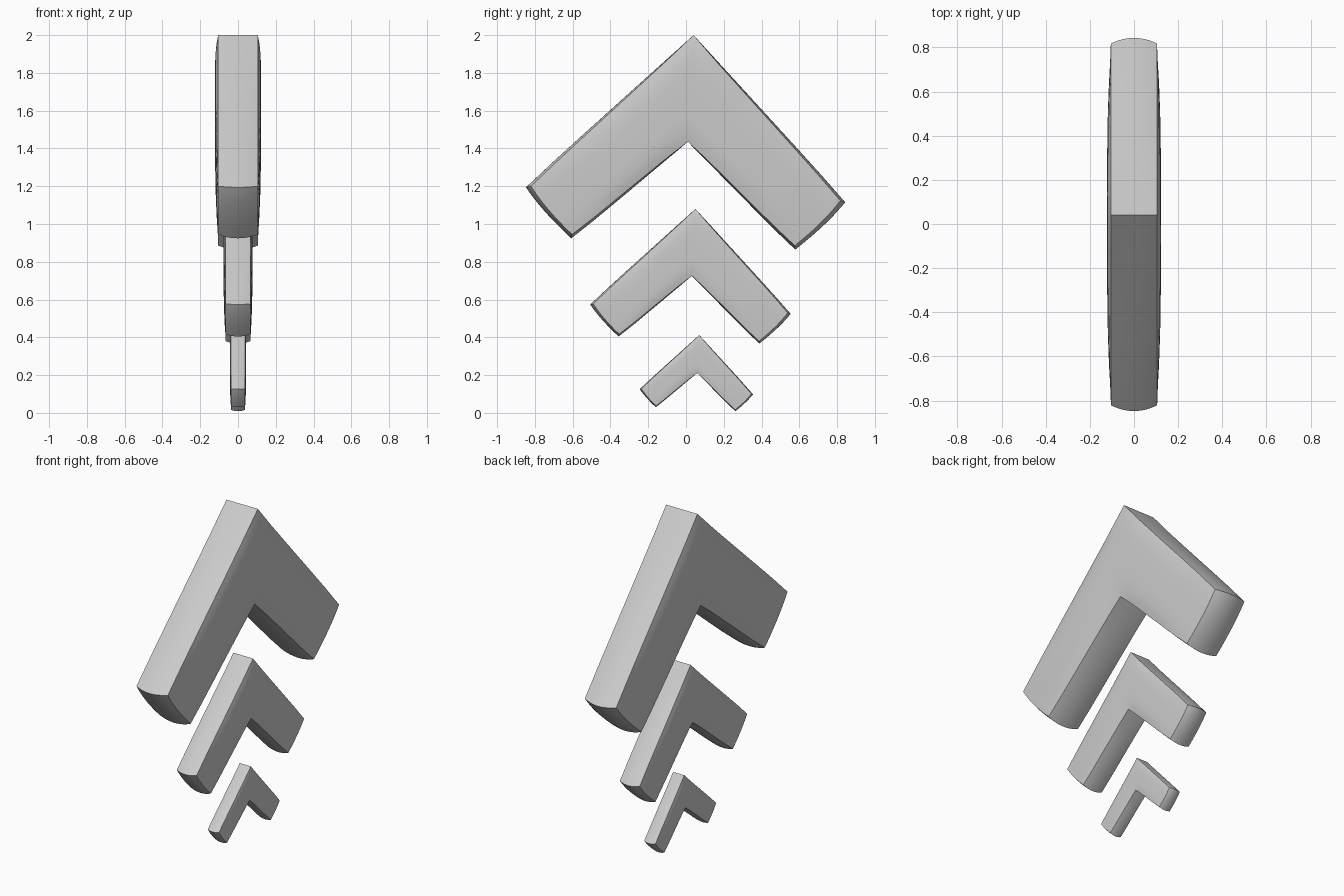
import bpy, bmesh, math
from mathutils import Vector

cube = bpy.data.objects.get("Cube")
if cube:
    bpy.data.objects.remove(cube, do_unlink=True)

grey = bpy.data.materials.new("light_grey")
grey.use_nodes = True
colour = (0.6, 0.6, 0.6, 1)
grey.diffuse_color = colour
grey.node_tree.nodes["Principled BSDF"].inputs["Base Color"].default_value = colour

# Chevron outline (y, z) measured from its apex
APEX = Vector((0, 0))
NOTCH = Vector((-0.03, -0.565))
LEFT_OUTER, LEFT_INNER = Vector((-0.9, -0.81)), Vector((-0.65, -1.085))
RIGHT_OUTER, RIGHT_INNER = Vector((0.815, -0.89)), Vector((0.54, -1.145))


def chevron_point(s, t, u):
    """Map a cube point (thickness, along the arms, across the arm) to a puffed chevron."""
    outer_end, inner_end = (LEFT_OUTER, LEFT_INNER) if t < 0 else (RIGHT_OUTER, RIGHT_INNER)
    # Pull the rim edges in so every face bulges gently
    across = u * (1 - 0.07 * s * s * math.sqrt(abs(t)) - 0.03 * t ** 8)
    along = abs(t) * (1 - 0.02 * s * s - 0.01 * u * u)
    outer = APEX.lerp(outer_end, along)
    inner = NOTCH.lerp(inner_end, along)
    p = inner.lerp(outer, (across + 1) / 2)
    x = s * (0.105 + 0.017 * (1 - u ** 4) * (1 - t ** 4))
    return Vector((x, p.x, p.y))


def chevron(name, scale, y, z):
    bm = bmesh.new()
    bmesh.ops.create_cube(bm, size=2)
    bmesh.ops.subdivide_edges(bm, edges=bm.edges[:], cuts=11, use_grid_fill=True)
    for v in bm.verts:
        v.co = chevron_point(*v.co) * scale + Vector((0, y, z))
    bmesh.ops.recalc_face_normals(bm, faces=bm.faces[:])
    mesh = bpy.data.meshes.new(name)
    bm.to_mesh(mesh)
    bm.free()
    mesh.materials.append(grey)
    obj = bpy.data.objects.new(name, mesh)
    bpy.context.collection.objects.link(obj)
    bpy.ops.object.select_all(action="DESELECT")
    obj.select_set(True)
    bpy.context.view_layer.objects.active = obj
    bpy.ops.object.shade_smooth_by_angle(angle=math.radians(35))


# Three nested chevrons shrinking downward
chevron("large_chevron", 1.0, 0.04, 2.0)
chevron("medium_chevron", 0.628, 0.05, 1.08)
chevron("small_chevron", 0.355, 0.07, 0.412)
